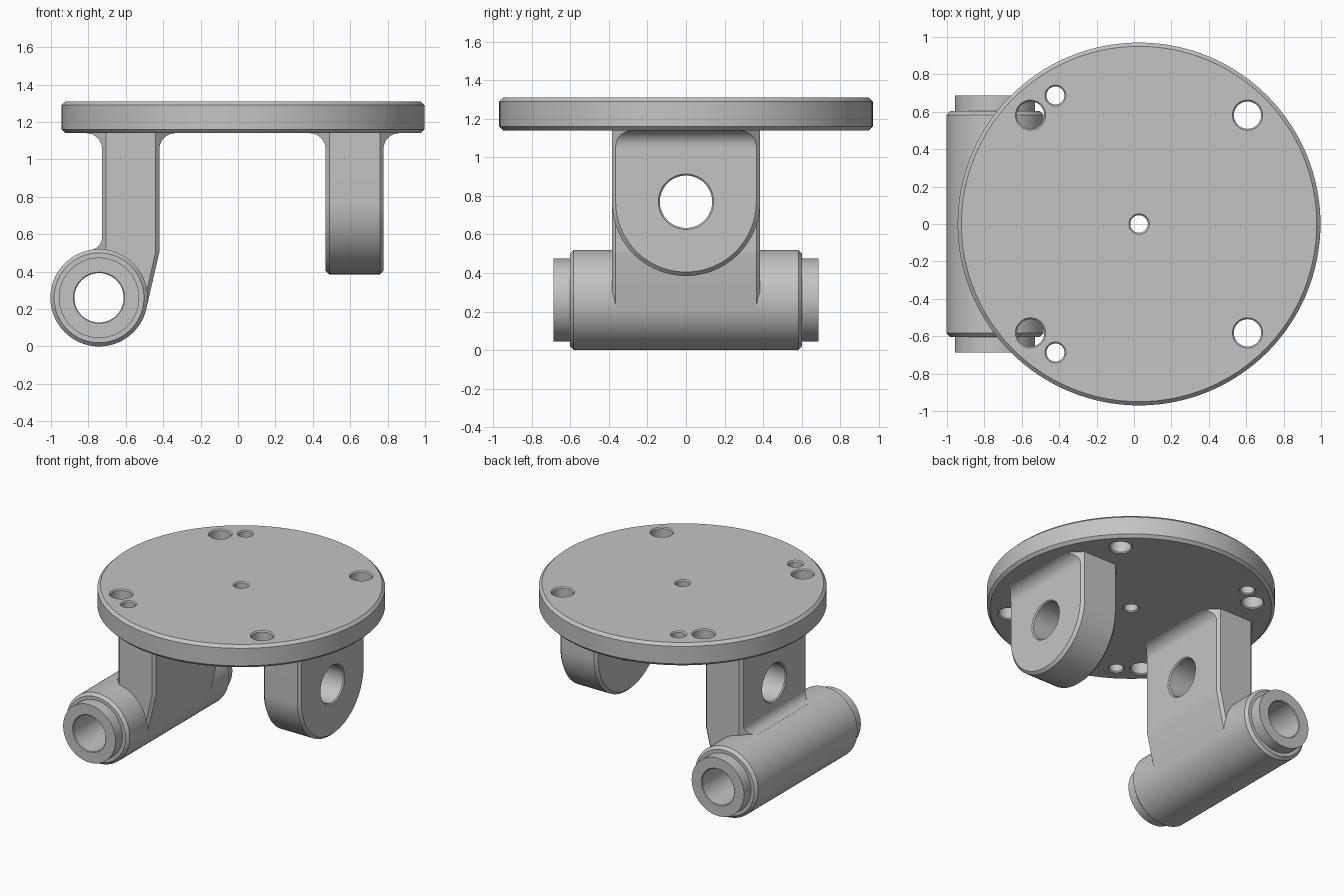
import bpy, bmesh
from math import sin, cos, pi
from mathutils import Vector

cube = bpy.data.objects.get("Cube")
if cube:
    bpy.data.objects.remove(cube, do_unlink=True)

metal = bpy.data.materials.new("light_grey_metal")
metal.use_nodes = True
GREY = (0.55, 0.55, 0.55, 1)
metal.diffuse_color = GREY
metal.node_tree.nodes["Principled BSDF"].inputs["Base Color"].default_value = GREY


def loft(name, rings):
    """Skin a stack of equal-length rings and cap both ends."""
    bm = bmesh.new()
    loops = [[bm.verts.new(p) for p in ring] for ring in rings]
    n = len(loops[0])
    for a, b in zip(loops, loops[1:]):
        for i in range(n):
            j = (i + 1) % n
            bm.faces.new((a[i], a[j], b[j], b[i]))
    bm.faces.new(loops[0])
    bm.faces.new(loops[-1])
    bmesh.ops.recalc_face_normals(bm, faces=bm.faces)
    mesh = bpy.data.meshes.new(name)
    bm.to_mesh(mesh)
    bm.free()
    mesh.materials.append(metal)
    obj = bpy.data.objects.new(name, mesh)
    bpy.context.collection.objects.link(obj)
    return obj


def lathe(name, profile, axis, centre, segments=96):
    """Turn (radius, position) pairs about an axis through centre."""
    u, v, w = {"x": ("y", "z", "x"), "y": ("z", "x", "y"), "z": ("x", "y", "z")}[axis]
    rings = []
    for r, h in profile:
        ring = []
        for i in range(segments):
            p = Vector(centre)
            a = 2 * pi * i / segments
            setattr(p, u, getattr(p, u) + r * cos(a))
            setattr(p, v, getattr(p, v) + r * sin(a))
            setattr(p, w, getattr(p, w) + h)
            ring.append(p)
        rings.append(ring)
    return loft(name, rings)


def hole_cutter(r, lo, hi, axis, centre, c=0.008):
    """Round cutter that also chamfers the hole rim at lo and hi."""
    e = 0.02
    profile = [(r + c + e, lo - e), (r, lo + c), (r, hi - c), (r + c + e, hi + e)]
    return lathe("hole_cutter", profile, axis, centre, 48)


def cut(obj, cutters):
    bpy.context.view_layer.objects.active = obj
    for cutter in cutters:
        mod = obj.modifiers.new("cut", "BOOLEAN")
        mod.operation = "DIFFERENCE"
        mod.solver = "EXACT"
        mod.object = cutter
        bpy.ops.object.modifier_apply(modifier=mod.name)
        bpy.data.objects.remove(cutter, do_unlink=True)


# Shared sizes
BOTTOM, TOP = 1.14, 1.31      # plate
W, C = 0.385, 0.02            # lug half width, edge chamfer
HOLE_Z, FILLET, STEPS = 0.77, 0.085, 10
PLATE_X = 0.027


def section(z, xa, xb, fa=0, fb=0):
    """Chamfered rectangle whose two x faces flare out by fa and fb."""
    ya, yb = W - C - fa, W - C - fb
    half = [(xa - fa, ya), (xa + C, W), (xb - C, W), (xb + fb, yb)]
    return [(x, y, z) for x, y in half] + [(x, -y, z) for x, y in reversed(half)]


def top_flare(xa, xb):
    """Sections of the fillet running into the underside of the plate."""
    rings = []
    for i in range(STEPS + 1):
        t = pi / 2 * i / STEPS
        f = FILLET * (1 - cos(t))
        rings.append(section(BOTTOM - FILLET + FILLET * sin(t), xa, xb, f, f))
    return rings + [section(BOTTOM + 0.02, xa, xb, FILLET, FILLET)]


# Round plate with its holes
R = 0.97
plate = lathe("round_plate", [(R - C, BOTTOM), (R, BOTTOM + C), (R, TOP - C), (R - C, TOP)],
              "z", (PLATE_X, 0, 0), 128)
holes = [(PLATE_X, 0, 0.047)]
for s in (1, -1):
    holes += [(PLATE_X + 0.58, s * 0.582, 0.073), (PLATE_X - 0.58, s * 0.582, 0.073),
              (-0.42, s * 0.687, 0.048)]
cut(plate, [hole_cutter(r, BOTTOM, TOP, "z", (x, y, 0)) for x, y, r in holes])

# Left lug: rounded tongue with chamfered outline
LA, LB = 0.468, 0.778


def tongue(x, r):
    arc = [(x, -r * cos(pi * i / 48), HOLE_Z - r * sin(pi * i / 48)) for i in range(49)]
    z = BOTTOM - FILLET
    return arc + [(x, r, z), (x, -r, z)]


lug = loft("left_lug", [tongue(LA, W - C), tongue(LA + C, W), tongue(LB - C, W), tongue(LB, W - C)])
cut(lug, [hole_cutter(0.136, LA, LB, "x", (0, 0, HOLE_Z))])
collar = loft("left_lug_fillet", top_flare(LA, LB))

# Right arm: fillet at the tube, straight shank, fillet at the plate
AA, AB = -0.727, -0.42
TUBE = (-0.743, 0, 0.26)
TF, TZ = 0.07, 0.515
rings = [section(0.203, AA, -0.49, TF), section(0.505, AA, AB, TF)]
for i in range(STEPS + 1):
    t = pi / 2 * (1 - i / STEPS)
    rings.append(section(TZ + TF - TF * sin(t), AA, AB, TF * (1 - cos(t))))
arm = loft("right_arm", rings + top_flare(AA, AB))
cut(arm, [hole_cutter(0.136, AA, AB, "x", (0, 0, HOLE_Z)),
          lathe("clearance_cutter", [(0.2, -1), (0.2, 1)], "y", TUBE)])

# Pivot tube with stepped ends and a through bore
half = [(0.215, 0.687), (0.215, 0.603), (0.24, 0.603), (0.26, 0.583)]
tube = lathe("pivot_tube", [(r, -h) for r, h in half] + [(r, h) for r, h in reversed(half)],
             "y", TUBE)
cut(tube, [hole_cutter(0.132, -0.687, 0.687, "y", TUBE, 0.005)])

# Smooth curved faces, keep machined edges sharp
bpy.ops.object.select_all(action="DESELECT")
for obj in (plate, lug, collar, arm, tube):
    obj.select_set(True)
bpy.context.view_layer.objects.active = plate
bpy.ops.object.shade_smooth_by_angle(angle=pi / 6)
